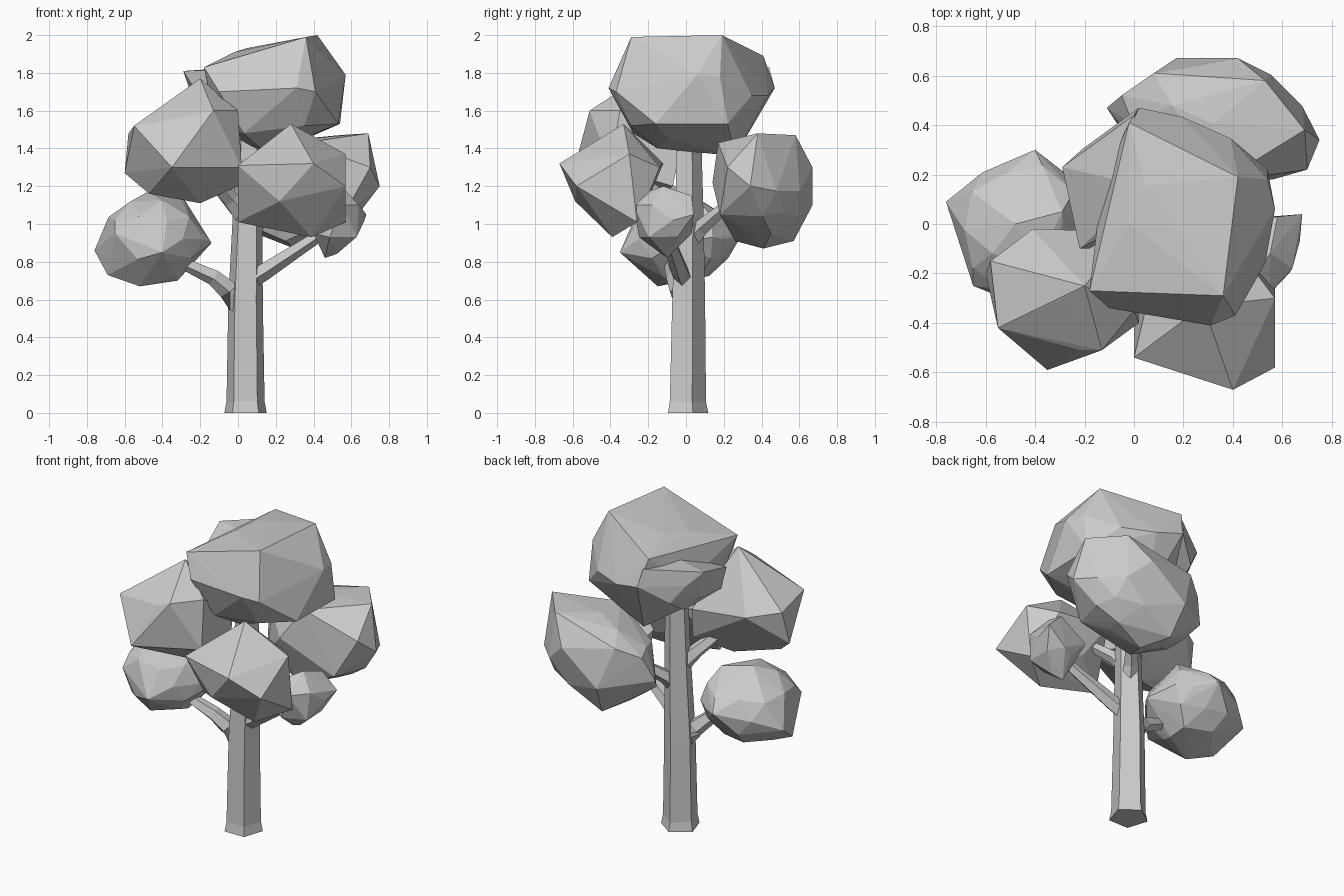
import bpy, bmesh, math, random
from mathutils import Vector


def finish(name, bm):
    bmesh.ops.recalc_face_normals(bm, faces=bm.faces)
    me = bpy.data.meshes.new(name)
    bm.to_mesh(me)
    bm.free()
    ob = bpy.data.objects.new(name, me)
    bpy.context.collection.objects.link(ob)
    return ob


def limb(name, path, radii, sides=5, turn=math.pi / 2):
    """Faceted tapering tube along a path."""
    bm = bmesh.new()
    pts = [Vector(p) for p in path]
    rings = []
    for i, (p, r) in enumerate(zip(pts, radii)):
        d = (pts[min(i + 1, len(pts) - 1)] - pts[max(i - 1, 0)]).normalized()
        if i == 0 and p.z == 0:
            d = Vector((0, 0, 1))
        u = (Vector((1, 0, 0)) - d * d.x).normalized() if abs(d.z) > 0.8 else d.cross(Vector((0, 0, 1))).normalized()
        v = d.cross(u)
        rings.append([bm.verts.new(p + r * (u * math.cos(a) + v * math.sin(a)))
                      for a in (turn + k * math.tau / sides for k in range(sides))])
    for a, b in zip(rings, rings[1:]):
        for k in range(sides):
            j = (k + 1) % sides
            bm.faces.new((a[k], a[j], b[j], b[k]))
    bm.faces.new(rings[0])
    bm.faces.new(rings[-1])
    return finish(name, bm)


def clump(name, corners, seed, fill=0.9, detail=2):
    """Faceted leaf mass: hull of its main corners plus a jittered ellipsoid inside."""
    rng = random.Random(seed)
    lo = Vector([min(c[i] for c in corners) for i in range(3)])
    hi = Vector([max(c[i] for c in corners) for i in range(3)])
    mid, half = (lo + hi) / 2, (hi - lo) / 2
    ball = bmesh.new()
    bmesh.ops.create_icosphere(ball, subdivisions=detail, radius=1)
    bm = bmesh.new()
    for v in ball.verts:
        s = fill * rng.uniform(0.88, 1.03)
        bm.verts.new(mid + Vector([v.co[i] * half[i] * s for i in range(3)]))
    ball.free()
    for c in corners:
        bm.verts.new(c)
    bmesh.ops.convex_hull(bm, input=bm.verts[:])
    bmesh.ops.delete(bm, geom=[v for v in bm.verts if not v.link_faces], context='VERTS')
    bmesh.ops.remove_doubles(bm, verts=bm.verts, dist=0.05)
    return finish(name, bm)


# Trunk
limb("trunk", [(.04, 0, 0), (.04, 0, .06), (.04, .005, .6), (.05, .01, 1.0), (.06, .01, 1.5)],
     [.118, .106, .096, .084, .07])

# Branches
limb("branch_left", [(.0, -.01, .56), (-.05, -.03, .65), (-.13, -.06, .72), (-.26, -.08, .78), (-.42, -.08, .88)],
     [.05, .056, .045, .036, .028])
limb("branch_right", [(.04, 0, .69), (.14, -.03, .75), (.40, -.09, .92), (.5, -.1, 1.0)],
     [.055, .048, .034, .025])
limb("branch_front", [(.05, -.02, 1.02), (.08, -.08, 1.1), (.15, -.22, 1.22)], [.045, .04, .03])
limb("branch_back", [(.05, .01, .9), (.09, .08, .98), (.2, .22, 1.1)], [.055, .045, .03])
limb("branch_upper_left", [(.05, 0, 1.02), (-.04, -.05, 1.13), (-.2, -.2, 1.3)], [.055, .045, .03])

# Leaf clumps
clump("crown_top", [
    (.36, -.29, 1.99), (.42, .19, 2.0), (-.02, .41, 1.89), (.02, .47, 1.72), (-.02, .0, 1.91),
    (-.18, -.27, 1.83), (-.1, -.34, 1.7), (.31, -.41, 1.72), (.41, -.37, 1.7), (.57, .06, 1.79),
    (.54, .18, 1.78), (.53, -.16, 1.53), (.54, .22, 1.53), (.03, -.28, 1.48), (.35, -.29, 1.52),
    (.12, .26, 1.36), (.12, -.15, 1.4), (-.12, .2, 1.52), (-.12, -.15, 1.54)], 3)
clump("crown_side_lobe", [
    (-.29, .23, 1.81), (-.22, -.1, 1.7), (-.18, -.1, 1.55), (0, .44, 1.83), (.02, .47, 1.72),
    (-.14, .22, 1.52), (.1, .1, 1.5), (.05, .15, 1.82)], 4, .8, 1)
clump("clump_front_right", [
    (.28, -.33, 1.53), (0, -.54, 1.31), (0, -.35, 1.01), (.39, -.39, .93), (.57, -.26, 1.01),
    (.57, -.58, 1.2), (.40, -.67, 1.32), (.57, -.3, 1.37), (.45, -.14, 1.3), (.1, -.12, 1.32)], 5, .82, 1)
clump("clump_upper_left", [
    (-.2, -.25, 1.77), (-.55, -.42, 1.52), (-.13, -.51, 1.6), (-.35, -.59, 1.3), (-.6, -.2, 1.27),
    (-.58, -.15, 1.48), (-.41, -.02, 1.45), (-.2, -.2, 1.11), (-.47, -.3, 1.16), (.02, -.4, 1.3),
    (0, -.35, 1.6), (-.02, -.03, 1.4), (0, -.07, 1.2)], 8, .82, 1)
clump("clump_low_left", [
    (-.48, 0, 1.17), (-.29, .05, 1.14), (-.14, -.05, .9), (-.32, -.05, .7), (-.52, -.15, .67),
    (-.69, -.1, .73), (-.76, .09, .86), (-.4, .3, .95), (-.65, -.25, .95), (-.4, -.35, .85),
    (-.2, .14, .93)], 11, .94)
clump("clump_back_right", [
    (.69, .38, 1.48), (.53, .58, 1.47), (.75, .34, 1.2), (.7, .22, 1.3), (.42, .67, 1.3),
    (.17, .67, 1.1), (-.11, .47, 1.15), (.3, .41, .87), (.2, .57, .91), (.25, .26, .91),
    (0, .3, 1.02), (.2, .14, 1.22), (-.05, .52, 1.3), (.08, .61, 1.36), (.35, .17, 1.43),
    (.56, .18, 1.05), (.5, .45, .95)], 14, .9)
clump("clump_small_right", [
    (.46, -.1, .82), (.67, -.07, 1.02), (.68, .04, 1.05), (.55, -.12, 1.2), (.55, -.28, 1.1),
    (.4, -.2, .95), (.55, .03, .95), (.37, 0, 1.05), (.37, -.2, 1.1), (.64, -.18, 1.1),
    (.58, .03, 1.15), (.46, -.24, 1.16)], 17, .92, 1)
